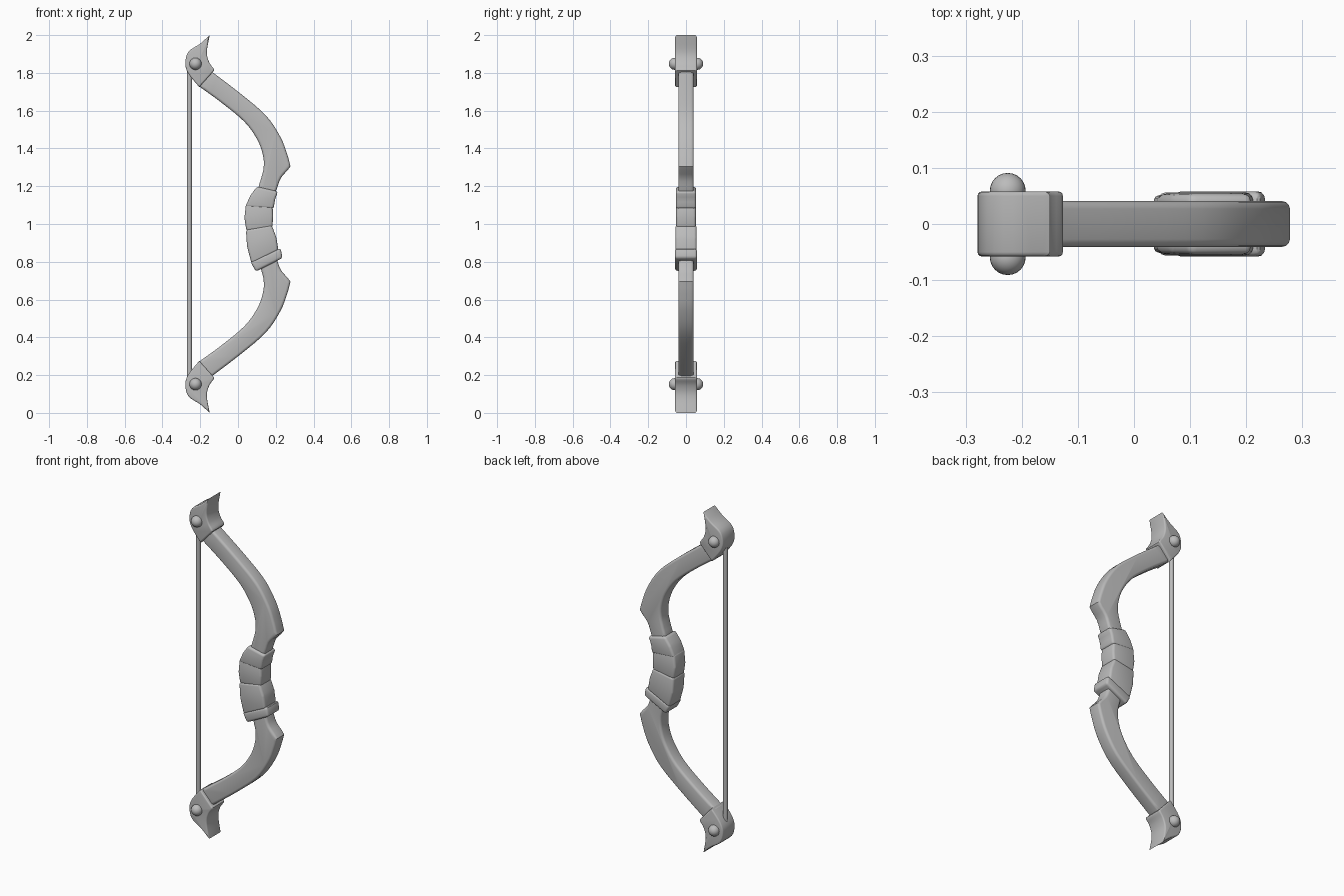
import bpy, bmesh
from mathutils import Vector

if "Cube" in bpy.data.objects:
    bpy.data.objects.remove(bpy.data.objects["Cube"])

grey = bpy.data.materials.new("soft grey")
grey.diffuse_color = (0.5, 0.5, 0.5, 1)
grey.use_nodes = True
grey.node_tree.nodes["Principled BSDF"].inputs["Base Color"].default_value = grey.diffuse_color


def finish(name, bm, angle=0.6):
    bmesh.ops.recalc_face_normals(bm, faces=bm.faces[:])
    me = bpy.data.meshes.new(name)
    bm.to_mesh(me)
    bm.free()
    me.materials.append(grey)
    ob = bpy.data.objects.new(name, me)
    bpy.context.collection.objects.link(ob)
    bpy.ops.object.select_all(action='DESELECT')
    ob.select_set(True)
    bpy.context.view_layer.objects.active = ob
    bpy.ops.object.shade_smooth_by_angle(angle=angle)
    return ob


def smooth_path(pts, steps=4):
    """Catmull-Rom curve through the points."""
    p = [Vector(q) for q in pts]
    p = [2 * p[0] - p[1]] + p + [2 * p[-1] - p[-2]]
    out = []
    for i in range(1, len(p) - 2):
        a, b, c, d = p[i - 1:i + 3]
        for s in range(steps):
            t = s / steps
            out.append(0.5 * (2 * b + (c - a) * t + (2 * a - 5 * b + 4 * c - d) * t ** 2
                              + (3 * b - a - 3 * c + d) * t ** 3))
    return out + [p[-2]]


def slab(name, profile, half, bevel, flip=False, all_edges=False):
    """Profile in x/z, extruded along y, with rounded rims."""
    bm = bmesh.new()
    rims = [[bm.verts.new((x, y, 2 - z if flip else z)) for x, z in profile]
            for y in (-half, half)]
    n = len(profile)
    bm.faces.new(rims[0])
    bm.faces.new(rims[1][::-1])
    for i in range(n):
        j = (i + 1) % n
        bm.faces.new((rims[0][j], rims[0][i], rims[1][i], rims[1][j]))
    bmesh.ops.recalc_face_normals(bm, faces=bm.faces[:])
    edges = [e for e in bm.edges if all_edges or abs(e.verts[0].co.y - e.verts[1].co.y) < 1e-5]
    bmesh.ops.bevel(bm, geom=edges, offset=bevel, segments=3, profile=0.5,
                    affect='EDGES', clamp_overlap=all_edges)
    return finish(name, bm)


# Limb outline: curved back, pointed shoulder, curved belly
outer = smooth_path([(-0.15, 1.815), (0.02, 1.685), (0.15, 1.572), (0.225, 1.46),
                     (0.26, 1.37), (0.278, 1.305)])
shoulder = smooth_path([(0.278, 1.30), (0.228, 1.245), (0.205, 1.185), (0.17, 1.10)], 3)[1:]
inner = smooth_path([(0.10, 1.10), (0.108, 1.19), (0.122, 1.24), (0.136, 1.30), (0.132, 1.365),
                     (0.103, 1.445), (0.035, 1.54), (-0.087, 1.642), (-0.215, 1.735)])

# Tip outline: rounded back, hooked horn
tip = (smooth_path([(-0.15, 2.0), (-0.20, 1.955), (-0.262, 1.912), (-0.279, 1.85),
                    (-0.262, 1.795), (-0.205, 1.725)])
       + smooth_path([(-0.135, 1.803), (-0.127, 1.818), (-0.152, 1.855), (-0.165, 1.91),
                      (-0.15, 2.0)])[:-1])

for side, flip in (("upper", False), ("lower", True)):
    slab(side + "_limb", outer + shoulder + inner, 0.041, 0.014, flip)
    slab(side + "_tip", tip, 0.058, 0.008, flip)
    # Round pins on both faces of the tip
    for face, y in (("front", -0.059), ("back", 0.059)):
        bm = bmesh.new()
        bmesh.ops.create_uvsphere(bm, u_segments=24, v_segments=14, radius=0.032)
        bmesh.ops.translate(bm, verts=bm.verts[:],
                            vec=(-0.225, y, 0.152 if flip else 1.848))
        finish(f"{side}_{face}_pin", bm, 3.14)

# Wrapped grip bands, each slightly bulged
bands = [
    ([(0.10, 1.198), (0.212, 1.172), (0.196, 1.13), (0.188, 1.08), (0.038, 1.09), (0.065, 1.15)], 0.054),
    ([(0.042, 1.108), (0.183, 1.10), (0.186, 1.04), (0.182, 0.98), (0.045, 0.962), (0.034, 1.03)], 0.052),
    ([(0.042, 0.97), (0.178, 0.995), (0.203, 0.93), (0.214, 0.86), (0.072, 0.79), (0.048, 0.88)], 0.056),
    ([(0.066, 0.80), (0.225, 0.873), (0.236, 0.82), (0.095, 0.748)], 0.058),
]
for i, (profile, half) in enumerate(bands):
    slab(f"grip_band_{i + 1}", profile, half, 0.013, all_edges=True)

# Bowstring
bm = bmesh.new()
bmesh.ops.create_cone(bm, cap_ends=True, segments=10, radius1=0.0135, radius2=0.0135, depth=1.62)
bmesh.ops.translate(bm, verts=bm.verts[:], vec=(-0.257, 0, 1.0))
finish("bowstring", bm, 0.8)
